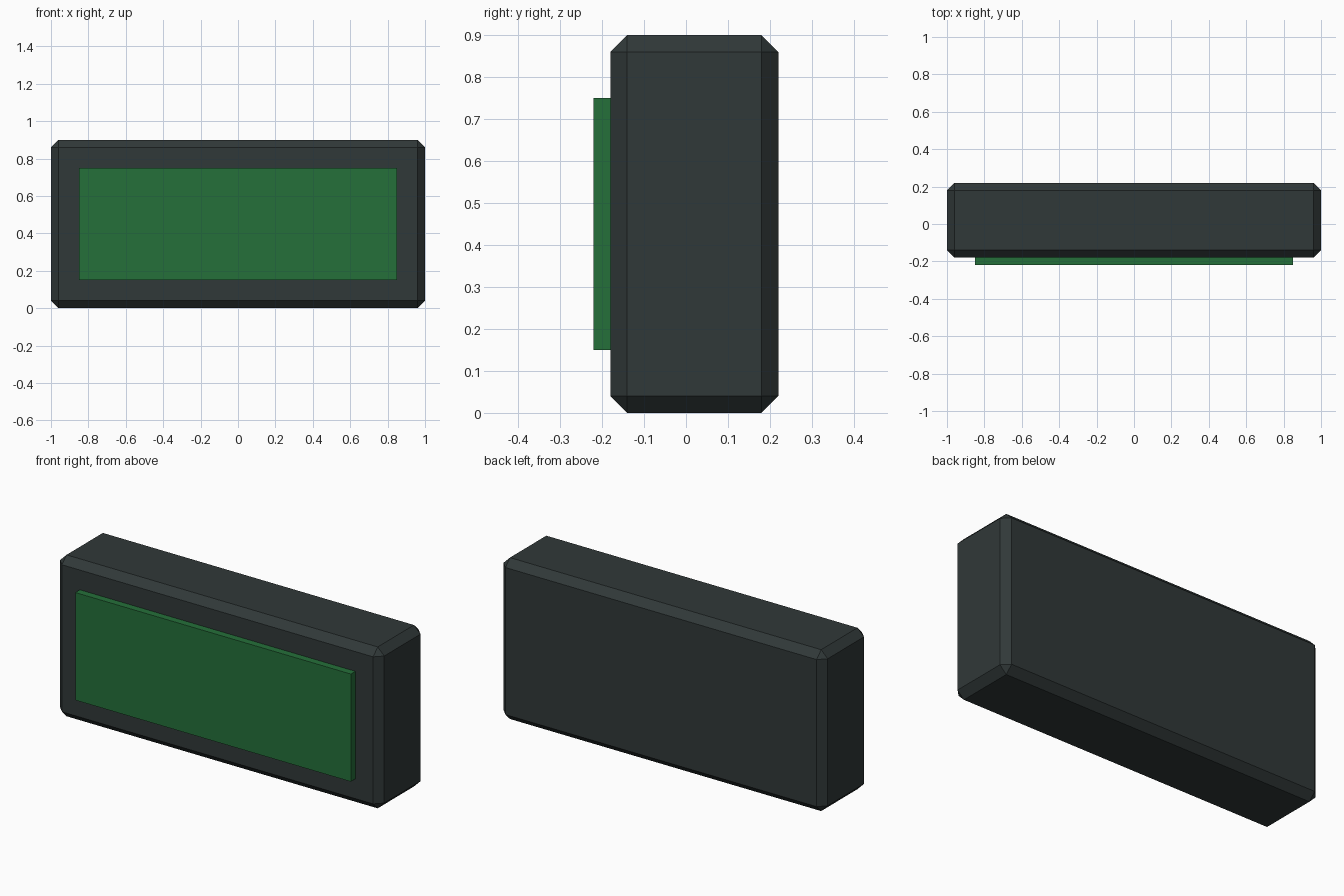
import bpy
import bmesh
from mathutils import Matrix, Vector

cube = bpy.data.objects.get("Cube")
if cube:
    bpy.data.objects.remove(cube, do_unlink=True)


def material(name, rgb):
    mat = bpy.data.materials.new(name)
    mat.use_nodes = True
    mat.diffuse_color = (*rgb, 1)
    mat.node_tree.nodes["Principled BSDF"].inputs["Base Color"].default_value = (*rgb, 1)
    return mat


def box(name, low, high, mat, bevel=0):
    low, high = Vector(low), Vector(high)
    bm = bmesh.new()
    bmesh.ops.create_cube(bm, size=1, matrix=Matrix.LocRotScale(
        (low + high) / 2, None, high - low))
    if bevel:
        bmesh.ops.bevel(bm, geom=bm.edges[:], offset=bevel, segments=1,
                        affect='EDGES', profile=0.5)
    mesh = bpy.data.meshes.new(name)
    bm.to_mesh(mesh)
    bm.free()
    mesh.materials.append(mat)
    obj = bpy.data.objects.new(name, mesh)
    bpy.context.collection.objects.link(obj)
    return obj


charcoal = material("charcoal", (0.03, 0.04, 0.04))
green = material("screen green", (0.018, 0.16, 0.042))

# Chamfered casing
box("casing", (-1, -0.18, 0), (1, 0.22, 0.9), charcoal, bevel=0.04)

# Raised display panel, seated slightly into the casing front
box("display_panel", (-0.85, -0.22, 0.15), (0.85, -0.17, 0.75), green)
